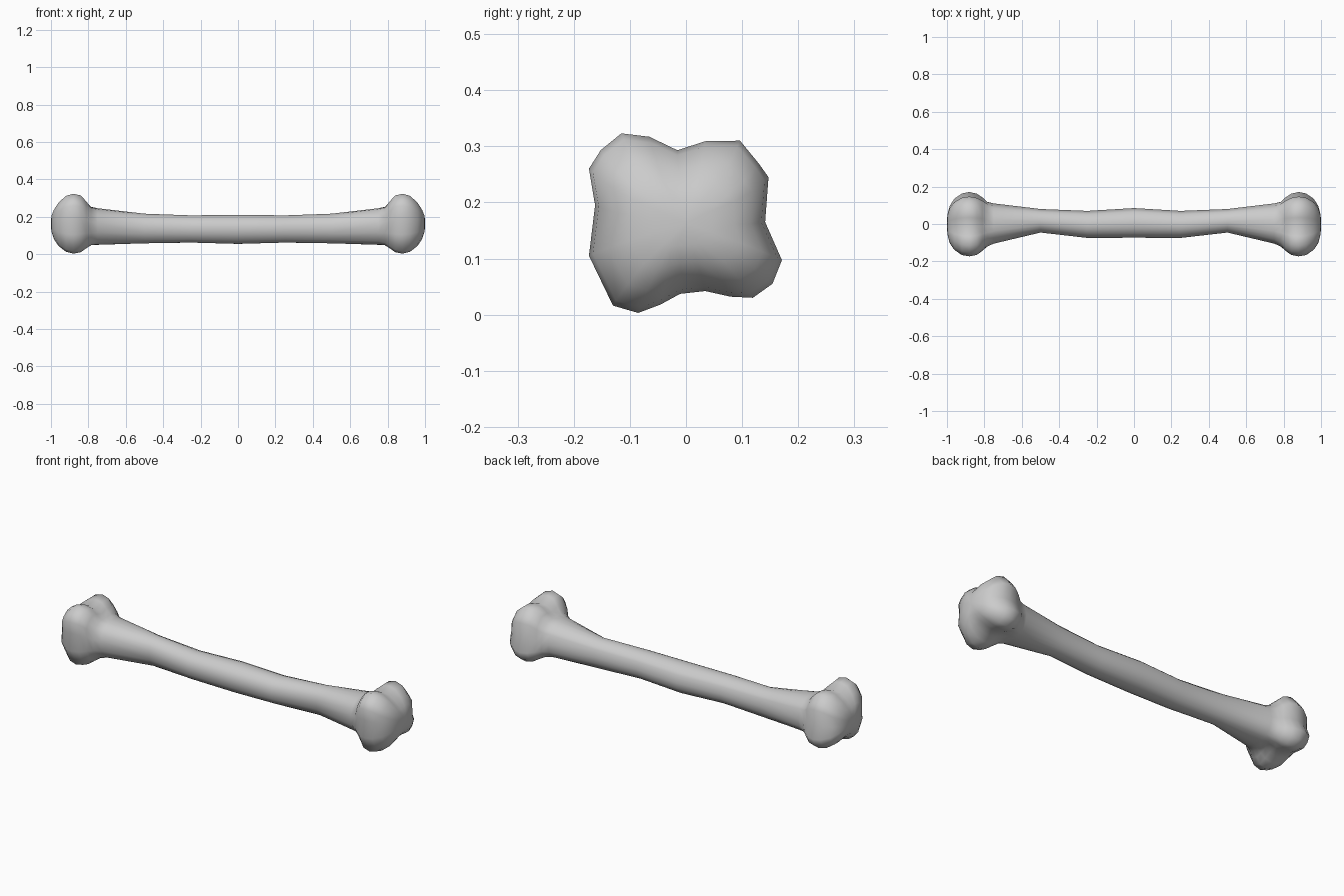
import bpy, bmesh, math

if "Cube" in bpy.data.objects:
    bpy.data.objects.remove(bpy.data.objects["Cube"])

# Four-lobed outline of the knuckle as (y, z)
OUTLINE = [(-.115, .323), (-.065, .317), (-.015, .293), (.035, .309), (.097, .31),
           (.13, .27), (.148, .245), (.142, .165), (.172, .097), (.155, .055),
           (.12, .03), (.08, .032), (.035, .042), (-.01, .037), (-.045, .018),
           (-.085, .003), (-.13, .016), (-.173, .105), (-.162, .195),
           (-.173, .26), (-.152, .293)]

# Half the bone: x, y min, y max, z min, z max, amount of lobe shape
RINGS = [(0, -.075, .085, .055, .211, 0),
         (.25, -.076, .07, .062, .208, 0),
         (.5, -.047, .08, .058, .217, 0),
         (.75, -.108, .112, .048, .248, .1),
         (.785, -.125, .125, .042, .258, .35),
         (.81, -.145, .145, .03, .285, .8),
         (.84, -.165, .163, .011, .314, 1),
         (.88, -.173, .172, .003, .323, 1),
         (.92, -.166, .164, .013, .312, 1),
         (.96, -.14, .138, .043, .277, .9),
         (.985, -.105, .1, .08, .24, .7),
         (.998, -.055, .05, .12, .205, .4)]


def make_ring(bm, x, y0, y1, z0, z1, lobe):
    verts = []
    for y, z in OUTLINE:
        u, v = y / .173, (z - .163) / .16
        r = math.hypot(u, v)
        k = lobe + (1 - lobe) / r
        verts.append(bm.verts.new((x, (y0 + y1) / 2 + u * k * (y1 - y0) / 2,
                                   (z0 + z1) / 2 + v * k * (z1 - z0) / 2)))
    return verts


# Loft the half bone, then mirror it
bm = bmesh.new()
loops = [make_ring(bm, *r) for r in RINGS]
n = len(OUTLINE)
for a, b in zip(loops, loops[1:]):
    for i in range(n):
        j = (i + 1) % n
        bm.faces.new((a[i], a[j], b[j], b[i]))
tip = bm.verts.new((1, 0, .163))
for i in range(n):
    bm.faces.new((loops[-1][i], loops[-1][(i + 1) % n], tip))
bmesh.ops.recalc_face_normals(bm, faces=bm.faces)
if sum(f.normal.x for f in bm.faces if tip in f.verts) < 0:
    bmesh.ops.reverse_faces(bm, faces=bm.faces)

mesh = bpy.data.meshes.new("bone")
bm.to_mesh(mesh)
bm.free()
for p in mesh.polygons:
    p.use_smooth = True
bone = bpy.data.objects.new("bone", mesh)
bpy.context.collection.objects.link(bone)
mirror = bone.modifiers.new("mirror", 'MIRROR')
mirror.use_axis[0] = True
mirror.use_clip = True
